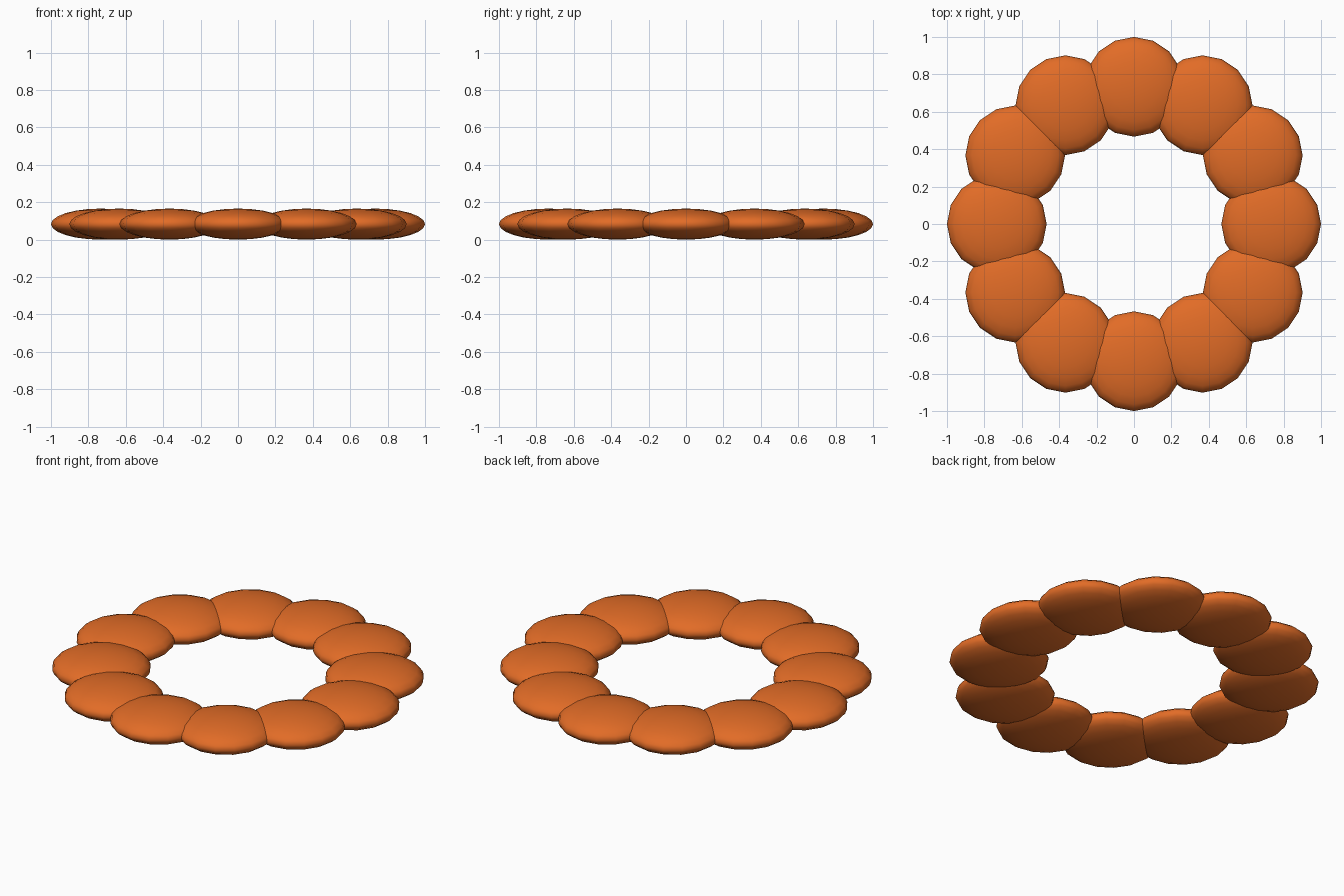
import bpy
import math

if "Cube" in bpy.data.objects:
    bpy.data.objects.remove(bpy.data.objects["Cube"])

RING_RADIUS = 0.7335     # distance of each bead from the middle
BEAD_RADIUS = 0.2665
HALF_HEIGHT = 0.083
COUNT = 12

orange = bpy.data.materials.new("orange")
orange.diffuse_color = (0.76, 0.15, 0.02, 1.0)
orange.use_nodes = True
orange.node_tree.nodes["Principled BSDF"].inputs["Base Color"].default_value = orange.diffuse_color


def add_bead(index):
    """One flattened sphere on the ring, all facing the same way."""
    angle = 2 * math.pi * index / COUNT
    bpy.ops.mesh.primitive_uv_sphere_add(
        segments=16, ring_count=12, radius=1,
        location=(RING_RADIUS * math.cos(angle),
                  RING_RADIUS * math.sin(angle), HALF_HEIGHT))
    bead = bpy.context.object
    bead.name = f"flattened_bead_{index + 1}"
    bead.scale = (BEAD_RADIUS, BEAD_RADIUS, HALF_HEIGHT)
    bpy.ops.object.transform_apply(location=False, rotation=False, scale=True)
    bpy.ops.object.shade_smooth()
    bead.data.materials.append(orange)


# Ring of overlapping beads
for i in range(COUNT):
    add_bead(i)
